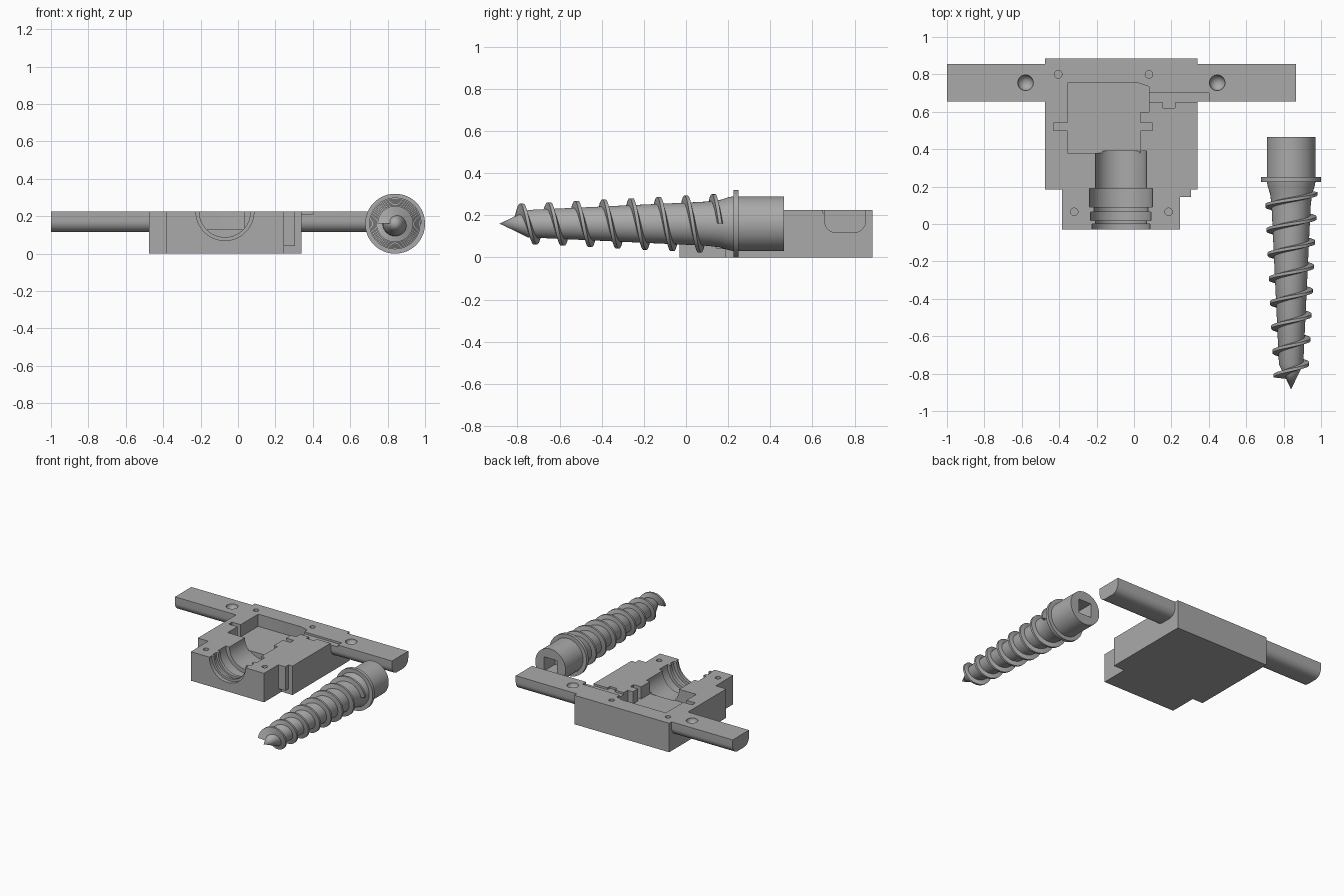
import bpy, bmesh, math
from mathutils import Vector

if "Cube" in bpy.data.objects:
    bpy.data.objects.remove(bpy.data.objects["Cube"])

grey = bpy.data.materials.new("plain_grey")
grey.diffuse_color = (0.4, 0.4, 0.4, 1)
grey.use_nodes = True
grey.node_tree.nodes["Principled BSDF"].inputs["Base Color"].default_value = grey.diffuse_color
TOP = 0.225            # parting plane of the mould half
SX, SZ = 0.84, 0.16    # screw axis


def finish(name, bm):
    bmesh.ops.recalc_face_normals(bm, faces=bm.faces)
    me = bpy.data.meshes.new(name)
    bm.to_mesh(me)
    bm.free()
    me.materials.append(grey)
    ob = bpy.data.objects.new(name, me)
    bpy.context.collection.objects.link(ob)
    return ob


def prism(name, pts, vec):
    """Closed outline of 3D points extruded along vec."""
    bm = bmesh.new()
    f = bm.faces.new([bm.verts.new(p) for p in pts])
    r = bmesh.ops.extrude_face_region(bm, geom=[f])
    verts = [v for v in r["geom"] if isinstance(v, bmesh.types.BMVert)]
    bmesh.ops.translate(bm, vec=vec, verts=verts)
    return finish(name, bm)


def slab(name, outline, z0, z1):
    return prism(name, [(x, y, z0) for x, y in outline], (0, 0, z1 - z0))


def box(name, x0, x1, y0, y1, z0, z1):
    return slab(name, [(x0, y0), (x1, y0), (x1, y1), (x0, y1)], z0, z1)


def lathe(name, profile, cx, cz, segs=64):
    """Profile of (y, radius) spun about an axis along y."""
    bm = bmesh.new()
    rings = []
    for y, r in profile:
        n = segs if r > 0 else 1
        rings.append([bm.verts.new((cx + r * math.sin(2 * math.pi * i / segs), y,
                                    cz + r * math.cos(2 * math.pi * i / segs)))
                      for i in range(n)])
    for a, b in zip(rings, rings[1:]):
        for i in range(segs):
            j = (i + 1) % segs
            q = [a[i % len(a)], a[j % len(a)], b[j % len(b)], b[i % len(b)]]
            bm.faces.new(list(dict.fromkeys(q)))
    return finish(name, bm)


def boolean(target, tool, op="DIFFERENCE"):
    m = target.modifiers.new("bool", "BOOLEAN")
    m.object, m.operation, m.solver = tool, op, "EXACT"
    bpy.context.view_layer.objects.active = target
    bpy.ops.object.modifier_apply(modifier=m.name)
    bpy.data.objects.remove(tool)


def smooth(ob):
    bpy.ops.object.select_all(action="DESELECT")
    ob.select_set(True)
    bpy.context.view_layer.objects.active = ob
    bpy.ops.object.shade_smooth_by_angle(angle=math.radians(30))


# mould block with stepped front corners
block = slab("mould_block", [(-.475, .885), (.34, .885), (.34, .185), (.245, .185),
                             (.245, -.03), (-.385, -.03), (-.385, .185), (-.475, .185)], 0, TOP)
boolean(block, box("corner_step", .2, .305, .145, .25, .04, TOP), "UNION")

# handle bar with rounded lower edges
sec = [(.655, TOP), (.855, TOP)]
for cy, a0 in ((.795, 0), (.715, 90)):
    for k in range(9):
        a = math.radians(a0 + k * 90 / 8)
        sec.append((cy + .06 * math.cos(a), .175 - .06 * math.sin(a)))
boolean(block, prism("handle_bar", [(-1, y, z) for y, z in sec], (1.865, 0, 0)), "UNION")

# main pocket with side notches
pocket = [(-.355, .755), (.02, .755), (.08, .735), (.08, .60), (.035, .60), (.035, .54),
          (.10, .54), (.10, .50), (.035, .50), (.035, .38), (-.355, .38), (-.355, .50),
          (-.43, .50), (-.43, .54), (-.355, .54)]
boolean(block, slab("pocket_cutter", pocket, .13, .3))

# stepped half-round bore
bore = [(-.06, 0), (-.06, .155), (0, .155), (0, .137), (.02, .137), (.02, .162), (.065, .162),
        (.065, .145), (.09, .145), (.09, .168), (.19, .168), (.19, .137), (.39, .137), (.39, 0)]
boolean(block, lathe("bore_cutter", bore, -.07, TOP))

# shallow wire groove with side tab
boolean(block, slab("groove_cutter", [(.07, .65), (.155, .65), (.155, .62), (.22, .62), (.22, .65),
                                      (.40, .65), (.40, .70), (.07, .70)], .21, .3))

# pin holes and round dimples
for x, y in ((-.405, .80), (.08, .80), (-.32, .065), (.185, .065)):
    bm = bmesh.new()
    bmesh.ops.create_cone(bm, cap_ends=True, segments=24, radius1=.02, radius2=.02, depth=.1)
    bmesh.ops.translate(bm, vec=(x, y, TOP), verts=bm.verts)
    boolean(block, finish("pin_cutter", bm))
for x in (-.58, .445):
    bm = bmesh.new()
    bmesh.ops.create_uvsphere(bm, u_segments=32, v_segments=17, radius=.042)
    bmesh.ops.translate(bm, vec=(x, .755, TOP), verts=bm.verts)
    boolean(block, finish("dimple_cutter", bm))
smooth(block)

# screw core, collar and head with a square socket
core = [(-.885, 0), (-.80, .04), (-.75, .065), (0, .10), (.10, .105), (.16, .112), (.20, .125),
        (.225, .13), (.225, .16), (.25, .16), (.25, .13), (.465, .13), (.465, 0)]
screw = lathe("screw_core", core, SX, SZ)
boolean(screw, box("socket_cutter", SX - .055, SX + .055, .33, .5, SZ - .055, SZ + .055))
smooth(screw)


def core_radius(y):
    for (y0, r0), (y1, r1) in zip(core, core[1:]):
        if y0 <= y < y1:
            return r0 + (r1 - r0) * (y - y0) / (y1 - y0)
    return .1


# helical thread
bm = bmesh.new()
prev = None
STEPS, T0, T1 = 400, -math.pi / 2, 14 * math.pi + math.pi / 2
for k in range(STEPS + 1):
    t = T0 + (T1 - T0) * k / STEPS
    y = -.78 + .13 * t / (2 * math.pi)
    outer = .095 + .045 * (y + .78) / .91
    inner = max(core_radius(y) - .015, .02)
    ring = [bm.verts.new((SX + r * math.sin(t), y + dy, SZ + r * math.cos(t)))
            for r, dy in ((inner, -.016), (outer, -.008), (outer, .008), (inner, .016))]
    if prev:
        for i in range(4):
            j = (i + 1) % 4
            bm.faces.new((prev[i], prev[j], ring[j], ring[i]))
    else:
        bm.faces.new(ring)
    prev = ring
bm.faces.new(prev)
smooth(finish("screw_thread", bm))
